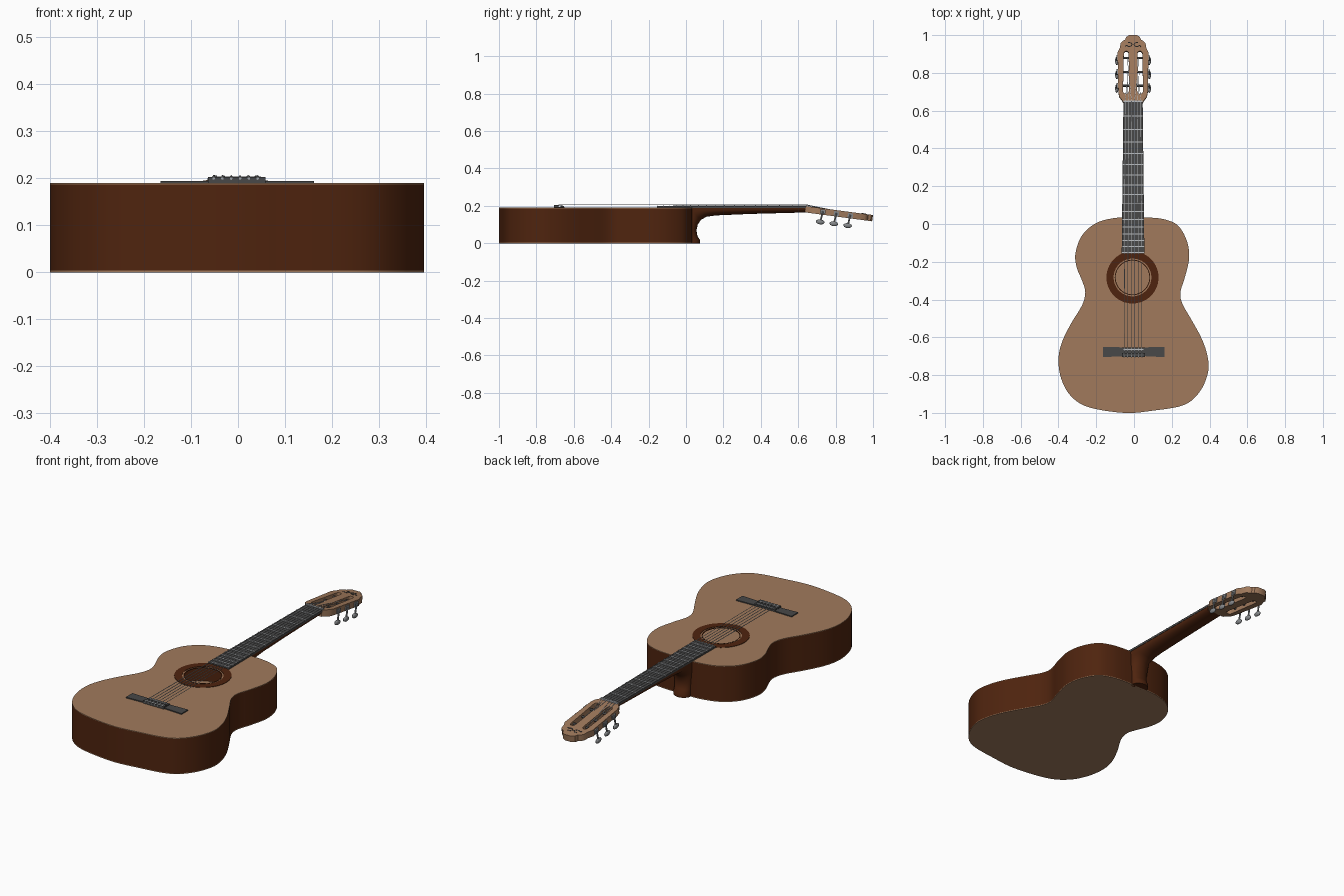
import bpy, bmesh, math
from mathutils import Vector, Matrix

if "Cube" in bpy.data.objects:
    bpy.data.objects.remove(bpy.data.objects["Cube"])


def material(name, r, g, b):
    m = bpy.data.materials.new(name)
    m.diffuse_color = (r, g, b, 1)
    m.use_nodes = True
    m.node_tree.nodes["Principled BSDF"].inputs["Base Color"].default_value = m.diffuse_color
    return m


TAN = material("light wood", 0.355, 0.195, 0.108)
BROWN = material("dark brown wood", 0.078, 0.0175, 0.0045)
EBONY = material("ebony", 0.065, 0.065, 0.065)
STEEL = material("steel", 0.24, 0.25, 0.26)
PALE = material("pale metal", 0.5, 0.52, 0.54)

CX = -0.005                                   # neck centre line
HEAD = Matrix.Translation((CX, 0.64, 0.199)) @ Matrix.Rotation(math.radians(-7.6), 4, 'X')


def finish(name, bm, mat, matrix=None):
    bmesh.ops.recalc_face_normals(bm, faces=bm.faces)
    if matrix:
        bm.transform(matrix)
    me = bpy.data.meshes.new(name)
    bm.to_mesh(me)
    bm.free()
    me.materials.append(mat)
    ob = bpy.data.objects.new(name, me)
    bpy.context.collection.objects.link(ob)
    bpy.ops.object.select_all(action='DESELECT')
    ob.select_set(True)
    bpy.context.view_layer.objects.active = ob
    bpy.ops.object.shade_smooth_by_angle(angle=math.radians(35))
    return ob


def prism(name, loops, z0, z1, mat, matrix=None):
    """Flat plate from an outline, further loops being holes."""
    bm = bmesh.new()
    edges = []
    for loop in loops:
        vs = [bm.verts.new((x, y, z1)) for x, y in loop]
        edges += [bm.edges.new((vs[i - 1], vs[i])) for i in range(len(vs))]
    bmesh.ops.triangle_fill(bm, edges=edges, use_beauty=True, normal=(0, 0, 1))
    ext = bmesh.ops.extrude_face_region(bm, geom=bm.faces[:])
    bmesh.ops.translate(bm, vec=(0, 0, z0 - z1),
                        verts=[g for g in ext['geom'] if isinstance(g, bmesh.types.BMVert)])
    return finish(name, bm, mat, matrix)


def boxes(name, items, mat, matrix=None):
    """Boxes given as (x0, x1, y0, y1, z0, z1)."""
    bm = bmesh.new()
    for x0, x1, y0, y1, z0, z1 in items:
        m = Matrix.Translation(((x0 + x1) / 2, (y0 + y1) / 2, (z0 + z1) / 2))
        bmesh.ops.create_cube(bm, size=1, matrix=m @ Matrix.Diagonal((x1 - x0, y1 - y0, z1 - z0, 1)))
    return finish(name, bm, mat, matrix)


def rods(name, items, mat, matrix=None, sides=8):
    """Cylinders given as (start, end, radius)."""
    bm = bmesh.new()
    for a, b, r in items:
        a, b = Vector(a), Vector(b)
        rot = (b - a).to_track_quat('Z', 'Y').to_matrix().to_4x4()
        bmesh.ops.create_cone(bm, cap_ends=True, segments=sides, radius1=r, radius2=r,
                              depth=(b - a).length, matrix=Matrix.Translation((a + b) / 2) @ rot)
    return finish(name, bm, mat, matrix)


def circle(cx, cy, r, n=64):
    return [(cx + r * math.cos(2 * math.pi * i / n), cy + r * math.sin(2 * math.pi * i / n))
            for i in range(n)]


def smooth_loop(pts, steps=5):
    """Closed Catmull-Rom curve through the points."""
    out, n = [], len(pts)
    for i in range(n):
        p = [Vector(pts[(i + k) % n]) for k in (-1, 0, 1, 2)]
        for s in range(steps):
            t = s / steps
            v = 0.5 * (2 * p[1] + (p[2] - p[0]) * t + (2 * p[0] - 5 * p[1] + 4 * p[2] - p[3]) * t * t
                       + (3 * p[1] - p[0] - 3 * p[2] + p[3]) * t ** 3)
            out.append((v.x, v.y))
    return out


# Body: hollow sides, back and soundboard
body = smooth_loop([
    (0, 0.034), (-0.1, 0.032), (-0.2, 0.005), (-0.275, -0.06), (-0.31, -0.155), (-0.303, -0.23),
    (-0.275, -0.3), (-0.258, -0.36), (-0.275, -0.43), (-0.335, -0.53), (-0.383, -0.63),
    (-0.4, -0.72), (-0.385, -0.82), (-0.335, -0.91), (-0.24, -0.97), (-0.05, -1.0),
    (0.1, -0.988), (0.265, -0.958), (0.35, -0.885), (0.393, -0.78), (0.387, -0.69),
    (0.355, -0.6), (0.3, -0.5), (0.255, -0.42), (0.246, -0.36), (0.27, -0.28), (0.292, -0.18),
    (0.28, -0.09), (0.235, -0.01), (0.17, 0.022), (0.1, 0.033)])
inner = [(x * 0.985, -0.48 + (y + 0.48) * 0.985) for x, y in body]
HX, HY = -0.008, -0.283
prism("body_sides", [body, inner], 0.004, 0.187, BROWN)
prism("back_plate", [body], 0, 0.004, TAN)
prism("soundboard", [body, circle(HX, HY, 0.09)], 0.187, 0.19, TAN)
prism("rosette", [circle(HX, HY, 0.138), circle(HX, HY, 0.1)], 0.19, 0.192, BROWN)
prism("soundhole_edge", [circle(HX, HY, 0.094), circle(HX, HY, 0.0895)], 0.188, 0.191, BROWN)

# Neck and heel: rounded sections (inner y, z, outer y, z, half width)
stations = [(0.65, 0.191, 0.65, 0.165, 0.05), (0.35, 0.191, 0.35, 0.157, 0.053),
            (0.16, 0.191, 0.16, 0.149, 0.055), (0.08, 0.191, 0.11, 0.142, 0.056),
            (0.02, 0.187, 0.08, 0.125, 0.056), (0.02, 0.12, 0.063, 0.1, 0.054),
            (0.02, 0.07, 0.056, 0.07, 0.05), (0.02, 0.04, 0.061, 0.038, 0.048),
            (0.02, 0.018, 0.075, 0.018, 0.048), (0.02, 0.0, 0.075, 0.0, 0.048)]
bm = bmesh.new()
rings = []
for py, pz, qy, qz, w in stations:
    ring = []
    for k in range(17):
        t = math.pi * (k / 16 - 0.5)
        c = max(math.cos(t), 0) ** 0.75
        ring.append(bm.verts.new((CX + w * math.sin(t), py + (qy - py) * c, pz + (qz - pz) * c)))
    rings.append(ring)
for a, b in zip(rings, rings[1:]):
    for k in range(17):
        j = (k + 1) % 17
        bm.faces.new((a[k], a[j], b[j], b[k]))
bm.faces.new(rings[0])
bm.faces.new(rings[-1])
finish("neck_and_heel", bm, BROWN)

# Fretboard, frets and nut
NUT, SCALE = 0.645, 1.32


def half_width(y):
    return 0.051 + (NUT - y) * 0.0115


prism("fretboard", [[(CX - half_width(NUT), NUT), (CX + half_width(NUT), NUT),
                     (CX + half_width(-0.155), -0.155), (CX - half_width(-0.155), -0.155)]],
      0.188, 0.199, EBONY)
fret_y = [NUT - SCALE * (1 - 2 ** (-n / 12)) for n in range(1, 17)]
boxes("frets", [(CX - half_width(y), CX + half_width(y), y - 0.0025, y + 0.0025, 0.198, 0.201)
                for y in fret_y], PALE)
boxes("nut", [(CX - 0.05, CX + 0.05, NUT, NUT + 0.01, 0.19, 0.204)], PALE)

# Bridge with tie block and saddle
prism("bridge_base", [[(-0.165, -0.705), (-0.06, -0.7), (0.06, -0.7), (0.162, -0.705),
                       (0.162, -0.65), (0.06, -0.653), (-0.06, -0.653), (-0.165, -0.65)]],
      0.189, 0.195, EBONY)
boxes("bridge_block", [(-0.064, 0.058, -0.705, -0.682, 0.19, 0.203),
                       (-0.064, 0.058, -0.672, -0.653, 0.19, 0.2)], EBONY)
boxes("saddle", [(-0.055, 0.049, -0.667, -0.661, 0.198, 0.204)], PALE)

# Slotted headstock, built flat and tilted back
half = [(0.05, 0), (0.056, 0.012), (0.073, 0.035), (0.078, 0.06), (0.082, 0.27), (0.07, 0.295),
        (0.066, 0.32), (0.055, 0.332), (0.042, 0.338), (0.036, 0.354), (0.02, 0.363)]
outline = half + [(-x, y) for x, y in reversed(half)]


def slot(side):
    lo = [(0.0375 + 0.0155 * math.cos(math.pi * (1 + k / 8)), 0.065 + 0.0155 * math.sin(math.pi * (1 + k / 8)))
          for k in range(9)]
    hi = [(0.036 + 0.013 * math.cos(math.pi * k / 8), 0.265 + 0.013 * math.sin(math.pi * k / 8))
          for k in range(9)]
    return [(side * x, y) for x, y in lo + hi]


prism("headstock", [outline, slot(1), slot(-1)], -0.034, 0, TAN, HEAD)

# Scroll inlay on the headstock face
curl = [(0.004, 0.313), (0.012, 0.304), (0.024, 0.302), (0.034, 0.308), (0.042, 0.303)]
curl2 = [(0.004, 0.313), (0.012, 0.322), (0.026, 0.324)]
rods("headstock_inlay", [((s * a[0], a[1], 0), (s * b[0], b[1], 0), 0.0028)
                         for s in (1, -1) for c in (curl, curl2) for a, b in zip(c, c[1:])],
     EBONY, HEAD, 6)

# Tuners: rollers, side plates, shafts and buttons
PEGS = (0.095, 0.168, 0.243)
sides = (1, -1)
rods("tuner_rollers", [((s * 0.018, y, -0.015), (s * 0.082, y, -0.015), 0.006)
                       for s in sides for y in PEGS], EBONY, HEAD, 12)
boxes("tuner_plates", [(s * 0.084 - 0.003, s * 0.084 + 0.003, y - 0.014, y + 0.014, -0.03, -0.006)
                       for s in sides for y in PEGS], STEEL, HEAD)
rods("tuner_shafts", [((s * 0.086, y, -0.015), (s * 0.086, y - 0.006, -0.07), 0.0045)
                      for s in sides for y in PEGS], STEEL, HEAD, 10)
bm = bmesh.new()
for s in sides:
    for y in PEGS:
        bmesh.ops.create_uvsphere(bm, u_segments=16, v_segments=10, radius=1,
                                  matrix=Matrix.Translation((s * 0.086, y - 0.007, -0.074))
                                  @ Matrix.Diagonal((0.009, 0.023, 0.013, 1)))
finish("tuner_buttons", bm, STEEL, HEAD)

# Strings from tie block over saddle and nut to the rollers
parts = []
for i in range(6):
    f = i / 2.5 - 1
    side = -1 if i < 3 else 1
    peg = PEGS[i if i < 3 else 5 - i]
    path = [(CX + f * 0.047, -0.69, 0.203), (CX + f * 0.047, -0.664, 0.2055),
            (CX + f * 0.041, NUT + 0.005, 0.2045),
            HEAD @ Vector((side * (0.03 + 0.004 * abs(f)), peg, -0.009))]
    parts += [(a, b, 0.0018 - 0.0001 * i) for a, b in zip(path, path[1:])]
rods("strings", parts, PALE, sides=6)
rods("string_ties", [((CX + f * 0.0094, -0.707, 0.2), (CX + f * 0.0094, -0.68, 0.203), 0.003)
                     for f in (-5, -3, -1, 1, 3, 5)], PALE, sides=6)
